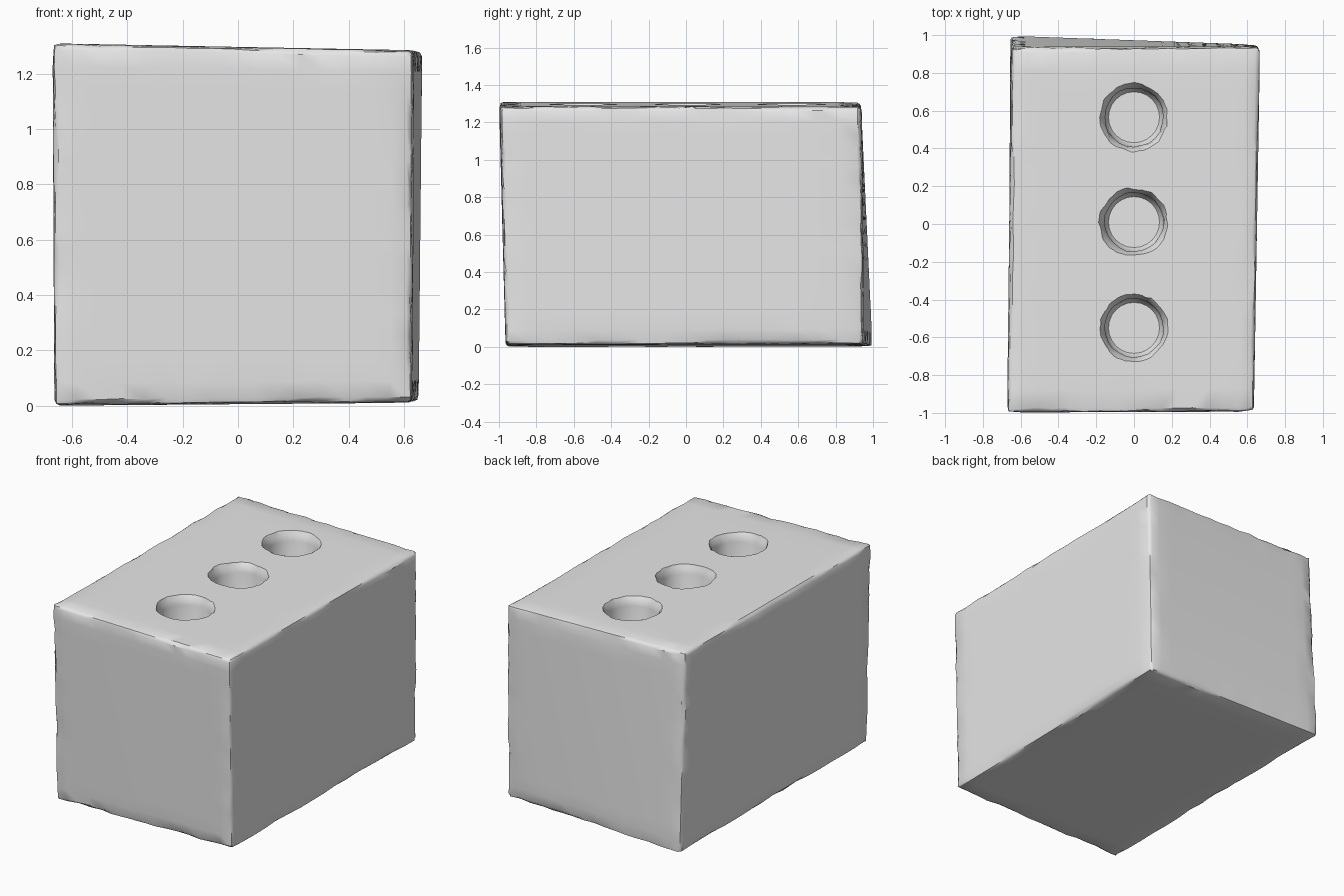
import bpy, bmesh, math, random
from mathutils import Vector

random.seed(4)
cube = bpy.data.objects.get("Cube")
if cube:
    bpy.data.objects.remove(cube, do_unlink=True)

grey = bpy.data.materials.new("plain grey")
grey.use_nodes = True
grey.diffuse_color = (0.8, 0.8, 0.8, 1)
grey.node_tree.nodes["Principled BSDF"].inputs["Base Color"].default_value = (0.8, 0.8, 0.8, 1)


def make_object(name, bm):
    bmesh.ops.recalc_face_normals(bm, faces=bm.faces)
    mesh = bpy.data.meshes.new(name)
    bm.to_mesh(mesh)
    bm.free()
    mesh.materials.append(grey)
    obj = bpy.data.objects.new(name, mesh)
    bpy.context.collection.objects.link(obj)
    return obj


# Slightly skewed block: corners keyed by (right?, back?, top?)
corners = {
    (0, 0, 0): (-0.665, -0.965, 0.0), (1, 0, 0): (0.63, -0.965, 0.01),
    (0, 1, 0): (-0.655, 1.0, 0.0), (1, 1, 0): (0.655, 0.95, 0.015),
    (0, 0, 1): (-0.672, -1.0, 1.31), (1, 0, 1): (0.635, -0.995, 1.285),
    (0, 1, 1): (-0.65, 0.935, 1.31), (1, 1, 1): (0.668, 0.94, 1.285),
}
bm = bmesh.new()
bmesh.ops.create_cube(bm, size=2)
for v in bm.verts:
    v.co = Vector(corners[tuple(int(c > 0) for c in v.co)])
bmesh.ops.subdivide_edges(bm, edges=bm.edges[:], cuts=15, use_grid_fill=True)

# Worn, chipped edges
sharp = [e for e in bm.edges if e.calc_face_angle(0) > 1]
worn = bmesh.ops.bevel(bm, geom=sharp, offset=0.02, segments=2, profile=0.5,
                       affect='EDGES', clamp_overlap=True)
middle = Vector((0, 0, 0.65))
for v in worn["verts"]:
    inward = (middle - v.co).normalized()
    v.co += inward * random.uniform(0, 0.012)
block = make_object("block", bm)

# Three blind round holes with ragged flared rims
SIDES = 24
PROFILE = [(0.135, 0.94, 0), (0.155, 0.97, 0), (0.155, 1.24, 0.003),
           (0.168, 1.275, 0.007), (0.19, 1.315, 0.01), (0.19, 1.4, 0)]


def hole_cutter(name, y):
    bm = bmesh.new()
    rings = []
    for radius, z, rough in PROFILE:
        ring = []
        for i in range(SIDES):
            a = math.tau * i / SIDES
            r = radius + random.uniform(-rough, rough)
            ring.append(bm.verts.new((r * math.cos(a), y + r * math.sin(a), z)))
        rings.append(ring)
    for low, high in zip(rings, rings[1:]):
        for i in range(SIDES):
            j = (i + 1) % SIDES
            bm.faces.new((low[i], low[j], high[j], high[i]))
    bm.faces.new(rings[0][::-1])
    bm.faces.new(rings[-1])
    cutter = make_object(name, bm)
    cutter.hide_render = True
    return cutter


bpy.context.view_layer.objects.active = block
for name, y in (("back", 0.565), ("middle", 0.01), ("front", -0.55)):
    cutter = hole_cutter(name + "_hole_cutter", y)
    mod = block.modifiers.new(name + "_hole", 'BOOLEAN')
    mod.operation = 'DIFFERENCE'
    mod.solver = 'EXACT'
    mod.object = cutter
    bpy.ops.object.modifier_apply(modifier=mod.name)
    bpy.data.objects.remove(cutter, do_unlink=True)

# Smooth shading with kept edges
for obj in bpy.context.selected_objects:
    obj.select_set(False)
block.select_set(True)
bpy.ops.object.shade_smooth_by_angle(angle=math.radians(35))
